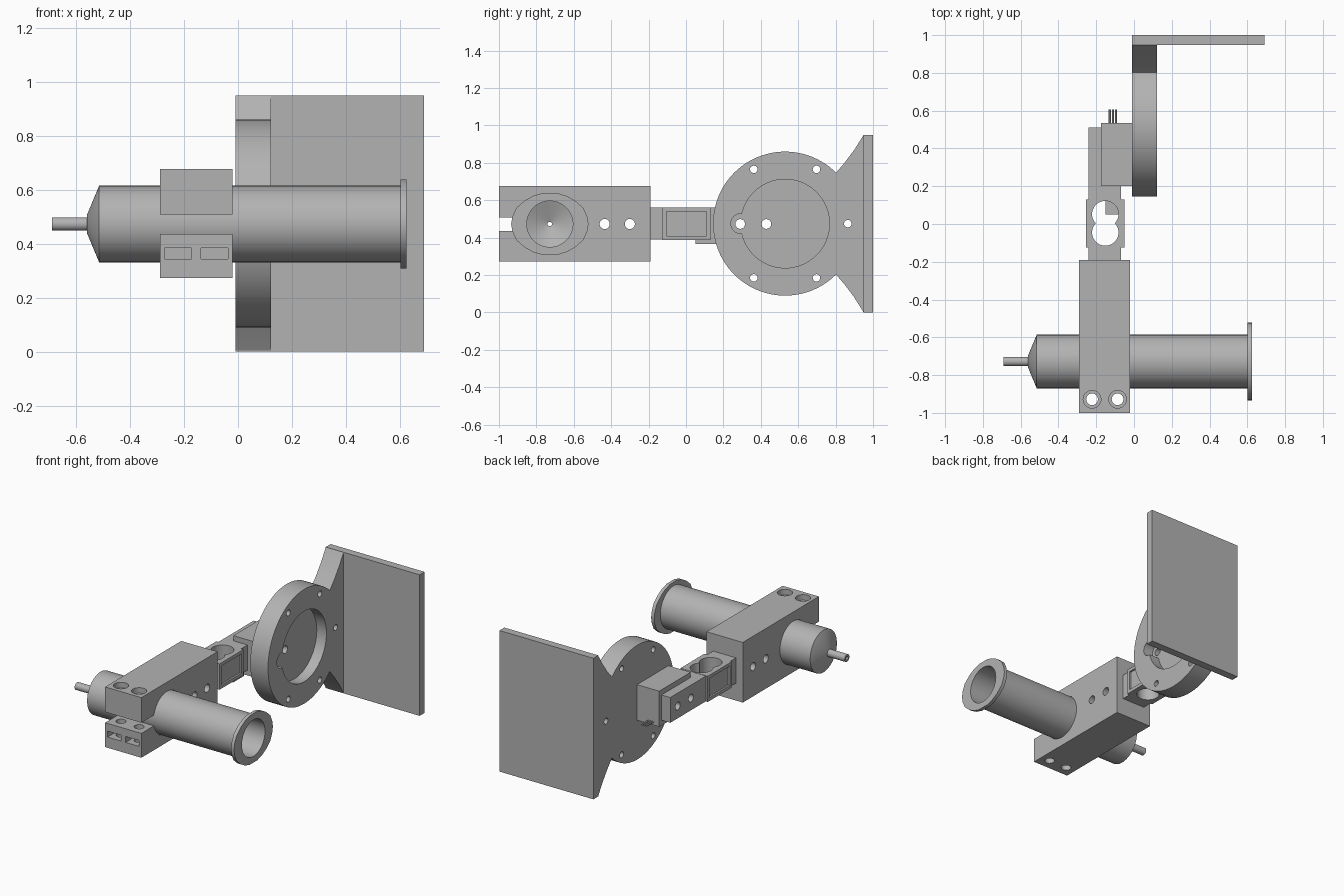
import bpy, bmesh, math
from mathutils import Matrix, Vector

if "Cube" in bpy.data.objects:
    bpy.data.objects.remove(bpy.data.objects["Cube"], do_unlink=True)

grey = bpy.data.materials.new("plain grey")
grey.use_nodes = True
COLOUR = (0.45, 0.45, 0.45, 1)
grey.diffuse_color = COLOUR
grey.node_tree.nodes["Principled BSDF"].inputs["Base Color"].default_value = COLOUR


def finish(name, bm):
    bmesh.ops.recalc_face_normals(bm, faces=bm.faces)
    me = bpy.data.meshes.new(name)
    bm.to_mesh(me)
    bm.free()
    ob = bpy.data.objects.new(name, me)
    bpy.context.collection.objects.link(ob)
    me.materials.append(grey)
    return ob


def box(name, x, y, z):
    bm = bmesh.new()
    size = [b - a for a, b in (x, y, z)]
    mid = [(a + b) / 2 for a, b in (x, y, z)]
    bmesh.ops.create_cube(bm, size=1, matrix=Matrix.Translation(mid) @ Matrix.Diagonal((*size, 1)))
    return finish(name, bm)


def rod(name, axis, centre, radius, length, sides=32):
    bm = bmesh.new()
    direction = Vector([axis == a for a in "XYZ"])
    turn = Vector((0, 0, 1)).rotation_difference(direction).to_matrix().to_4x4()
    bmesh.ops.create_cone(bm, cap_ends=True, segments=sides, radius1=radius, radius2=radius,
                          depth=length, matrix=Matrix.Translation(centre) @ turn)
    return finish(name, bm)


def slab(name, outline, x0, x1):
    """Extrude a (y, z) outline along x."""
    bm = bmesh.new()
    face = bm.faces.new([bm.verts.new((x0, y, z)) for y, z in outline])
    out = bmesh.ops.extrude_face_region(bm, geom=[face])
    bmesh.ops.translate(bm, vec=(x1 - x0, 0, 0),
                        verts=[v for v in out["geom"] if isinstance(v, bmesh.types.BMVert)])
    return finish(name, bm)


def lathe(name, profile, y, z, sides=64):
    """Turn a closed (x, radius) loop around an axis along x."""
    bm = bmesh.new()
    rings = []
    for i in range(sides):
        a = math.tau * i / sides
        rings.append([bm.verts.new((x, y + r * math.cos(a), z + r * math.sin(a))) for x, r in profile])
    for i in range(sides):
        a, b = rings[i], rings[(i + 1) % sides]
        for j in range(len(profile)):
            k = (j + 1) % len(profile)
            bm.faces.new((a[j], a[k], b[k], b[j]))
    return finish(name, bm)


def cut(ob, *cutters):
    for c in cutters:
        m = ob.modifiers.new("cut", "BOOLEAN")
        m.operation, m.solver, m.object = "DIFFERENCE", "EXACT", c
        bpy.context.view_layer.objects.active = ob
        bpy.ops.object.modifier_apply(modifier=m.name)
        bpy.data.objects.remove(c, do_unlink=True)


def smooth(ob):
    bpy.ops.object.select_all(action="DESELECT")
    ob.select_set(True)
    bpy.context.view_layer.objects.active = ob
    bpy.ops.object.shade_smooth_by_angle(angle=math.radians(30))


MID = 0.473      # height of the arm's centre line
AXIS = -0.728    # y of the barrel axis

# Back plate
box("back_plate", (-0.01, 0.69), (0.948, 1.0), (0, 0.95))

# Round mount with a flared web reaching the plate
CY, R = 0.53, 0.385
start = math.radians(45)
arc = [start + (math.tau - 2 * start) * i / 72 for i in range(73)]
flare = [(0.95, 0.95), (0.9, 0.87), (0.85, 0.803)]
outline = [(y, 2 * 0.475 - z) for y, z in reversed(flare)] + flare
outline += [(CY + R * math.cos(a), 0.475 + R * math.sin(a)) for a in arc]
mount = slab("round_mount", outline, -0.01, 0.122)
cut(mount, rod("cutter", "X", (0.15, CY, 0.475), 0.237, 0.2, 64),
    rod("cutter", "X", (0.15, 0.293, 0.475), 0.053, 0.2))
for k in range(-2, 3):
    a = k * math.pi / 3
    cut(mount, rod("cutter", "X", (0, CY + 0.335 * math.cos(a), 0.475 + 0.335 * math.sin(a)), 0.02, 0.5, 20))

# Bracket block behind the mount, and the arm lying along it
bracket = box("bracket_block", (-0.175, -0.01), (0.2, 0.535), (0.355, 0.595))
arm = box("arm", (-0.24, -0.07), (-0.19, 0.2), (0.39, 0.56))
arm_end = box("arm_end", (-0.24, -0.175), (0.2, 0.51), (0.39, 0.56))
for ob in (mount, bracket, arm_end):
    for y in (0.29, 0.43):
        cut(ob, rod("cutter", "X", (0, y, MID), 0.026, 0.8, 20))

# Wires leaving the bracket
for x in (-0.128, -0.112, -0.096):
    rod("wire", "Y", (x, 0.56, 0.375), 0.006, 0.09, 10)
box("wire_tab", (-0.15, -0.07), (0.05, 0.165), (0.365, 0.395))

# Collar around the arm, with a double round well and side windows
collar = box("collar", (-0.253, -0.05), (-0.125, 0.13), (0.388, 0.562))
for ob in (arm, collar):
    for y in (-0.045, 0.052):
        cut(ob, rod("cutter", "Z", (-0.152, y, MID), 0.07, 0.5, 40))
for x in (-0.253, -0.05):
    cut(collar, box("cutter", (x - 0.012, x + 0.012), (-0.105, 0.11), (0.41, 0.54)))

# Clamp block: bore, front slot, bolt holes and nut pockets
clamp = box("clamp_block", (-0.29, -0.02), (-1, -0.19), (0.272, 0.677))
cut(clamp, rod("cutter", "X", (-0.15, AXIS, MID), 0.143, 0.6, 64),
    box("cutter", (-0.5, 0.2), (-1.1, -0.8), (0.436, 0.508)))
for y in (-0.435, -0.30):
    cut(clamp, rod("cutter", "X", (-0.15, y, MID), 0.027, 0.6, 20))
for x in (-0.222, -0.087):
    cut(clamp, rod("cutter", "Z", (x, -0.928, MID), 0.031, 0.8, 24),
        rod("cutter", "Z", (x, -0.928, 0.68), 0.047, 0.08, 24),
        box("cutter", (x - 0.05, x + 0.05), (-1.1, -0.885), (0.344, 0.384)))

# Hollow barrel with a cone and a narrow tip
barrel = lathe("barrel", [(-0.69, 0.025), (-0.56, 0.025), (-0.56, 0.034), (-0.515, 0.142), (0.61, 0.142),
                          (0.61, 0.123), (-0.5, 0.123), (-0.545, 0.012), (-0.69, 0.012)], AXIS, MID)

# Finger flange at the open end
half = [(-0.207, 0), (-0.2, 0.04), (-0.18, 0.085), (-0.135, 0.125), (-0.09, 0.15), (-0.04, 0.165)]
top = half + [(-y, z) for y, z in reversed(half)]
ring = top + [(y, -z) for y, z in reversed(top[1:-1])]
flange = slab("flange", [(AXIS + y, MID + z) for y, z in ring], 0.602, 0.625)
cut(flange, rod("cutter", "X", (0.6, AXIS, MID), 0.123, 0.2, 64))

for ob in (mount, bracket, arm, arm_end, collar, clamp, barrel, flange):
    smooth(ob)
